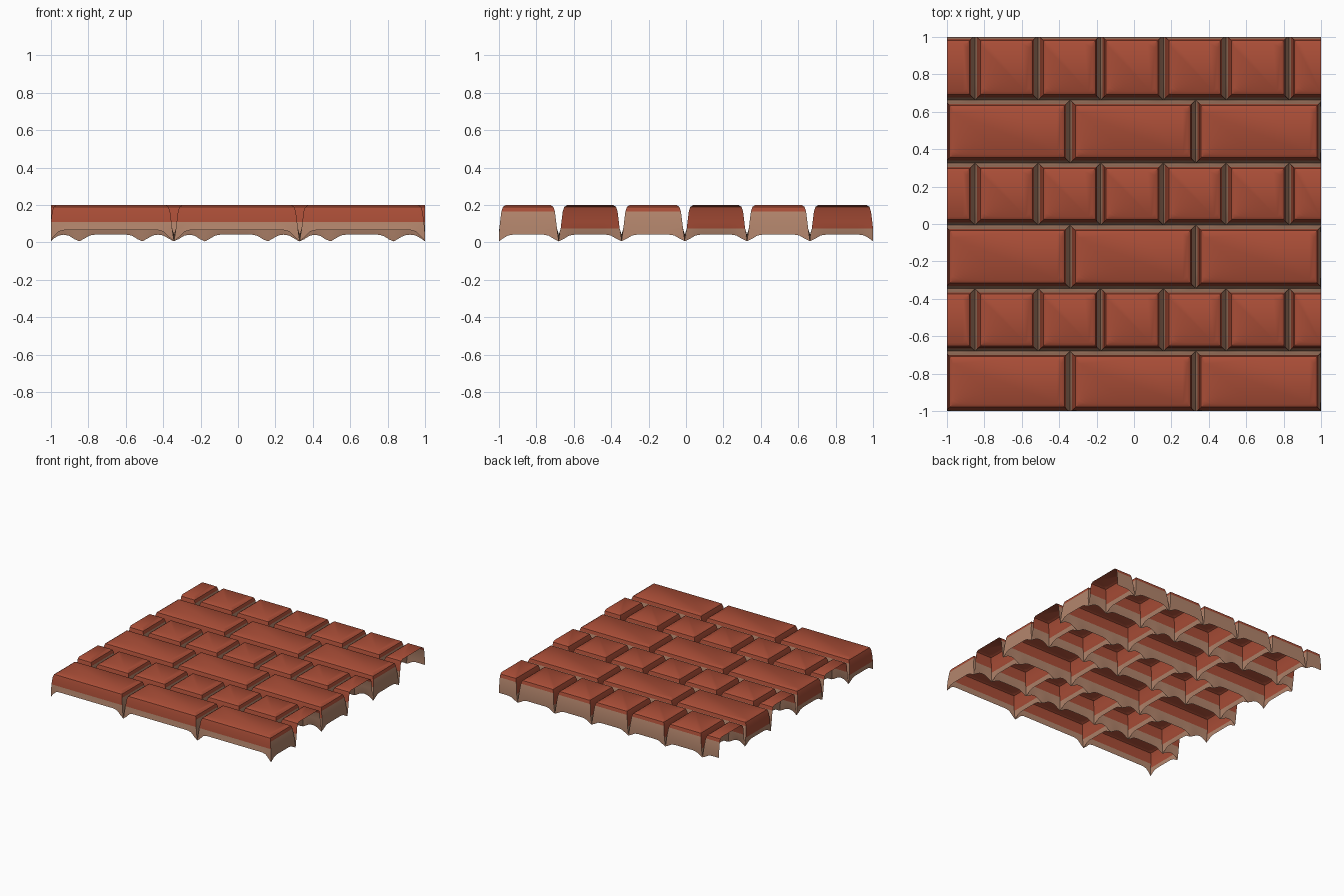
import bpy, bmesh, math

if "Cube" in bpy.data.objects:
    bpy.data.objects.remove(bpy.data.objects["Cube"])

def material(name, rgb):
    m = bpy.data.materials.new(name)
    m.diffuse_color = (*rgb, 1)
    m.use_nodes = True
    m.node_tree.nodes["Principled BSDF"].inputs["Base Color"].default_value = m.diffuse_color
    return m

BRICK = material("brick_red", (0.40, 0.075, 0.038))
MORTAR = material("mortar_tan", (0.45, 0.235, 0.150))

# Joint lines: row edges in y, brick ends in x
ROWS = [-1.008, -0.68, -0.345, -0.006, 0.326, 0.663, 1.01]
LONG = [-1.015, -0.342, 0.33, 1.008]
SHORT = [-1.185, -0.85, -0.513, -0.178, 0.157, 0.492, 0.83, 1.165]
# Brick side profile: inset from the joint line, height (None = joint depth)
PROFILE = [(0, None), (0.010, 0.075), (0.014, 0.11), (0.021, 0.165), (0.029, 0.19), (0.045, 0.2)]
# Mortar reaches higher on the right (+x) and back (+y) walls
# Sides in order: front, right, back, left
MORTAR_TOP = [0.11, 0.168, 0.168, 0.076]

JUNCTIONS = []
for i, y in enumerate(ROWS):
    xs = LONG if i == 0 else SHORT if i == 6 else LONG + SHORT
    JUNCTIONS += [(x, y) for x in xs]

def joint_height(x, y):
    """Joint bottom dips where joints meet."""
    d = min(math.hypot(x - a, y - b) for a, b in JUNCTIONS)
    base = 0.066 if y < -1 else 0.042
    return base - (base - 0.006) * math.exp(-(d / 0.04) ** 2)

def clamp(v):
    return max(-1, min(1, v))

def add_brick(bm, x0, x1, y0, y1, clamp_x):
    nx, ny = round((x1 - x0) / 0.028), round((y1 - y0) / 0.028)
    # Unit perimeter, anticlockwise, with the side each step belongs to
    loop = [(i / nx, 0, 0) for i in range(nx)] + [(1, i / ny, 1) for i in range(ny)]
    loop += [(1 - i / nx, 1, 2) for i in range(nx)] + [(0, 1 - i / ny, 3) for i in range(ny)]
    rings = []
    for inset, z in PROFILE:
        ring = []
        for u, v, _ in loop:
            x = x0 + inset + u * (x1 - x0 - 2 * inset)
            y = y0 + inset + v * (y1 - y0 - 2 * inset)
            h = joint_height(x, y) if z is None else z
            ring.append(bm.verts.new((clamp(x) if clamp_x else x, clamp(y), h)))
        rings.append(ring)
    n = len(loop)
    for lower, upper in zip(rings, rings[1:]):
        for i in range(n):
            j = (i + 1) % n
            f = bm.faces.new((lower[i], lower[j], upper[j], upper[i]))
            f.material_index = int(upper[i].co.z <= MORTAR_TOP[loop[i][2]])
    bm.faces.new(rings[-1])

def add_row(index):
    is_long = index % 2 == 0
    xs = LONG if is_long else SHORT
    bm = bmesh.new()
    for x0, x1 in zip(xs, xs[1:]):
        add_brick(bm, x0, x1, ROWS[index], ROWS[index + 1], is_long)
    # Cut the half bricks open at the sheet's left and right borders
    if not is_long:
        for s in (-1, 1):
            geom = bm.verts[:] + bm.edges[:] + bm.faces[:]
            bmesh.ops.bisect_plane(bm, geom=geom, plane_co=(s, 0, 0), plane_no=(s, 0, 0), clear_outer=True)
    bmesh.ops.remove_doubles(bm, verts=bm.verts[:], dist=0.0005)
    name = ("long" if is_long else "short") + "_brick_row_%d" % (index + 1)
    mesh = bpy.data.meshes.new(name)
    bm.to_mesh(mesh)
    bm.free()
    mesh.materials.append(BRICK)
    mesh.materials.append(MORTAR)
    ob = bpy.data.objects.new(name, mesh)
    bpy.context.collection.objects.link(ob)
    return ob

rows = [add_row(i) for i in range(6)]
for ob in rows:
    ob.select_set(True)
bpy.context.view_layer.objects.active = rows[0]
bpy.ops.object.shade_smooth_by_angle(angle=math.radians(35))
